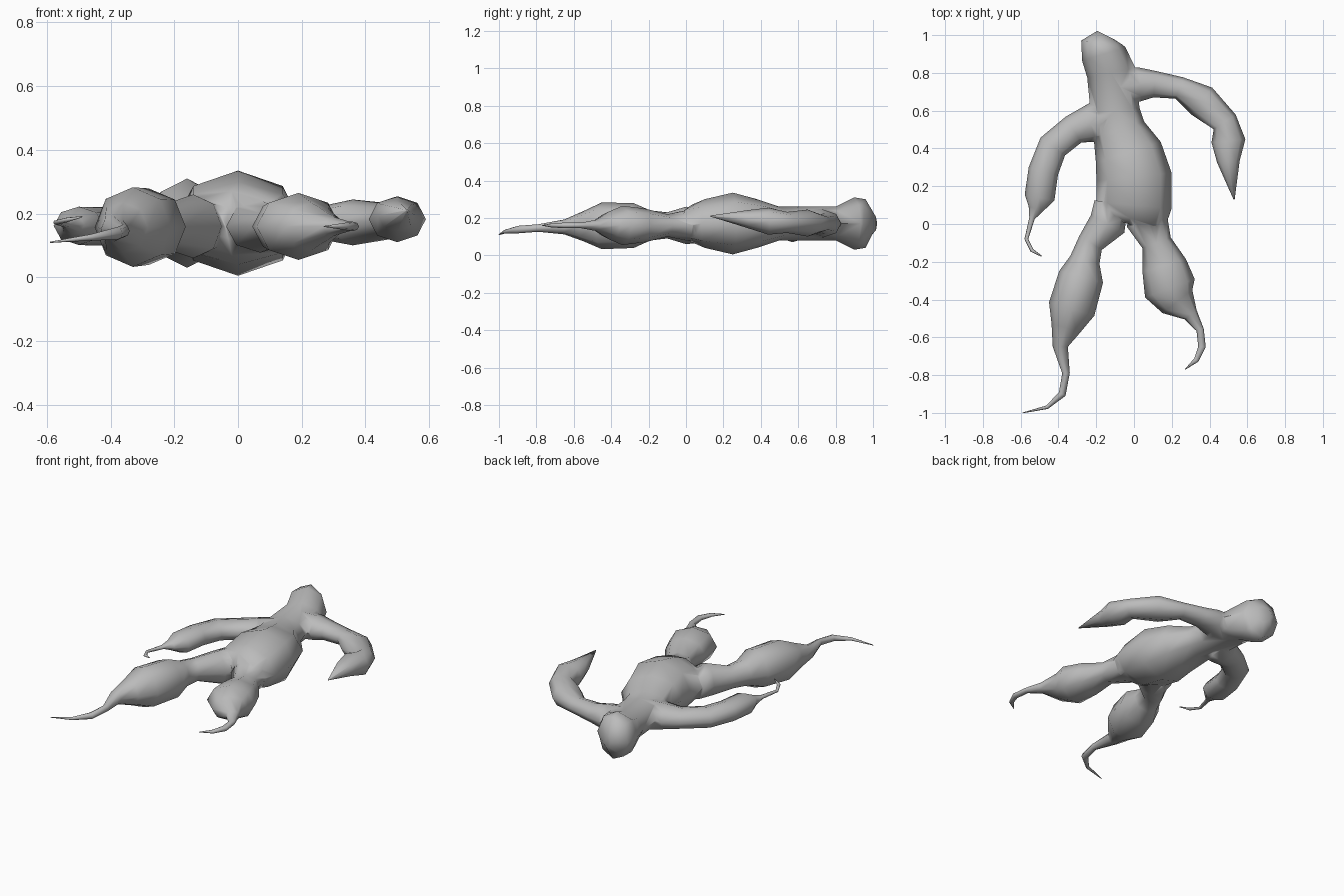
import bpy
import bmesh
import math
from mathutils import Vector

SIDES = 8
GREY = (0.5, 0.5, 0.5, 1)

cube = bpy.data.objects.get("Cube")
if cube:
    bpy.data.objects.remove(cube, do_unlink=True)

skin = bpy.data.materials.new("grey skin")
skin.use_nodes = True
skin.diffuse_color = GREY
skin.node_tree.nodes["Principled BSDF"].inputs["Base Color"].default_value = GREY


def bridge(bm, low, high):
    """Join two rings with a band of quads."""
    for i in range(SIDES):
        j = (i + 1) % SIDES
        bm.faces.new((low[i], low[j], high[j], high[i]))


def tube(name, path, flatness=1, height=0.16, tip_rise=0):
    """Loft octagonal rings square to a path lying in the ground plane.
    A stop is x, y, radius and, where it is not radius * flatness, half thickness."""
    bm = bmesh.new()
    points = [Vector((x, y, height)) for x, y, *sizes in path]
    last = len(path) - 1
    rings = []
    for n, (x, y, radius, *thick) in enumerate(path):
        along = points[min(n + 1, last)] - points[max(n - 1, 0)]
        across = along.cross(Vector((0, 0, 1))).normalized() * radius
        up = Vector((0, 0, thick[0] if thick else radius * flatness))
        centre = points[n] + Vector((0, 0, tip_rise * (n / last) ** 4))
        angles = [math.tau * i / SIDES for i in range(SIDES)]
        rings.append([bm.verts.new(centre + across * math.cos(t) + up * math.sin(t))
                      for t in angles])
    for low, high in zip(rings, rings[1:]):
        bridge(bm, low, high)
    for end in (rings[0], rings[-1]):
        bm.faces.new(end)
    bmesh.ops.recalc_face_normals(bm, faces=bm.faces)
    mesh = bpy.data.meshes.new(name)
    bm.to_mesh(mesh)
    bm.free()
    mesh.materials.append(skin)
    obj = bpy.data.objects.new(name, mesh)
    bpy.context.scene.collection.objects.link(obj)
    return obj


# Head, neck, chest and belly in one lofted trunk
body = tube("body", [
    (-.15, 1, .05, .05),
    (-.17, .96, .11, .13),
    (-.16, .9, .12, .14),
    (-.12, .8, .13, .09),
    (-.1, .6, .13, .09),
    (-.08, .5, .14, .09),
    (-.03, .38, .18, .13),
    (0, .25, .2, .165),
    (0, .1, .2, .13),
    (-.02, .03, .19, .1),
    (-.03, 0, .06, .05),
], height=0.17)

# Long arm on the model's left, ending in a broad spike
left_arm = tube("left_arm", [
    (-.1, .72, .1),
    (.03, .74, .09),
    (.11, .74, .07),
    (.24, .72, .06),
    (.36, .65, .09),
    (.48, .54, .07),
    (.5, .44, .09),
    (.5, .33, .06),
    (.53, .13, .003),
], flatness=0.8, height=0.17, tip_rise=0.04)

# Drooping arm on the model's right, with a thin hooked claw
right_arm = tube("right_arm", [
    (-.12, .57, .12),
    (-.23, .53, .1),
    (-.32, .5, .08),
    (-.43, .41, .08),
    (-.48, .28, .08),
    (-.5, .14, .08),
    (-.52, .08, .04),
    (-.54, .03, .015),
    (-.57, -.08, .01),
    (-.54, -.14, .01),
    (-.49, -.17, .003),
], flatness=0.75, tip_rise=0.03)

# Short leg on the model's left
left_leg = tube("left_leg", [
    (.07, .11, .09),
    (.07, .01, .11),
    (.12, -.1, .08),
    (.16, -.22, .12),
    (.19, -.34, .14),
    (.23, -.41, .1),
    (.3, -.48, .04),
    (.35, -.56, .02),
    (.36, -.65, .02),
    (.33, -.72, .014),
    (.27, -.77, .002),
], flatness=0.75)

# Long trailing leg on the model's right
right_leg = tube("right_leg", [
    (-.12, .11, .09),
    (-.14, 0, .1),
    (-.23, -.1, .07),
    (-.26, -.19, .08),
    (-.28, -.28, .12),
    (-.33, -.45, .125),
    (-.36, -.55, .08),
    (-.39, -.65, .04),
    (-.36, -.79, .02),
    (-.38, -.9, .02),
    (-.46, -.97, .01),
    (-.59, -1, .002),
], tip_rise=-0.05)

# Fuse the limbs with the trunk and drop the separate pieces
limbs = [left_arm, right_arm, left_leg, right_leg]
for limb in limbs:
    union = body.modifiers.new("join " + limb.name, 'BOOLEAN')
    union.operation = 'UNION'
    union.solver = 'EXACT'
    union.object = limb
bpy.context.view_layer.update()
depsgraph = bpy.context.evaluated_depsgraph_get()
fused = bpy.data.meshes.new_from_object(body.evaluated_get(depsgraph))
body.modifiers.clear()
body.data = fused
for limb in limbs:
    bpy.data.objects.remove(limb, do_unlink=True)

# Soft, low-poly skin
for face in body.data.polygons:
    face.use_smooth = True
